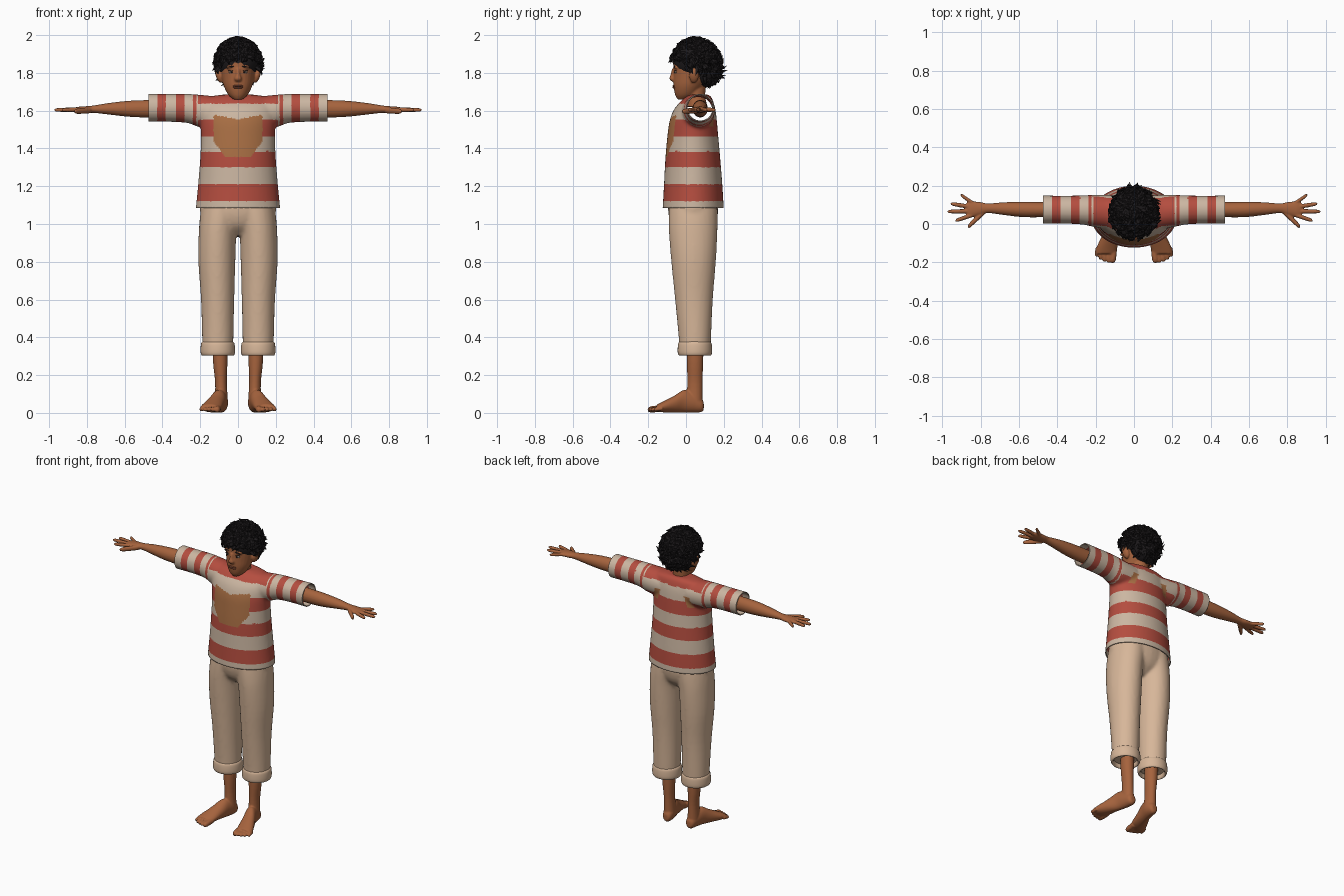
import bpy
import bmesh
import math
import random
from mathutils import Vector, Matrix

default_cube = bpy.data.objects.get("Cube")
if default_cube:
    bpy.data.objects.remove(default_cube, do_unlink=True)


def material(name, red, green, blue):
    mat = bpy.data.materials.new(name)
    mat.use_nodes = True
    mat.diffuse_color = (red, green, blue, 1)
    shader = mat.node_tree.nodes["Principled BSDF"]
    shader.inputs["Base Color"].default_value = (red, green, blue, 1)
    shader.inputs["Roughness"].default_value = 0.8
    return mat


SKIN = material("brown skin", 0.38, 0.125, 0.047)
CHEST = material("light brown skin", 0.40, 0.16, 0.058)
LIPS = material("dark brown lips", 0.25, 0.075, 0.04)
RED = material("faded red cloth", 0.46, 0.075, 0.05)
CREAM = material("cream cloth", 0.6, 0.47, 0.36)
TAN = material("tan cloth", 0.68, 0.47, 0.32)
HAIR = material("black hair", 0.012, 0.01, 0.011)
EYE_WHITE = material("eye white", 0.45, 0.36, 0.3)


def finish(name, bm, *mats, smooth=True):
    """Turn a bmesh into a linked object."""
    bmesh.ops.recalc_face_normals(bm, faces=bm.faces)
    mesh = bpy.data.meshes.new(name)
    bm.to_mesh(mesh)
    bm.free()
    for mat in mats:
        mesh.materials.append(mat)
    for poly in mesh.polygons:
        poly.use_smooth = smooth
    obj = bpy.data.objects.new(name, mesh)
    bpy.context.collection.objects.link(obj)
    return obj


def fuse(name, bm, voxel, *mats, relax=3):
    """Merge overlapping volumes into one smooth skin."""
    obj = finish(name, bm, *mats)
    remesh = obj.modifiers.new("fuse", "REMESH")
    remesh.mode = "VOXEL"
    remesh.voxel_size = voxel
    soften = obj.modifiers.new("soften", "SMOOTH")
    soften.factor = 0.5
    soften.iterations = relax
    bpy.context.view_layer.update()
    graph = bpy.context.evaluated_depsgraph_get()
    mesh = bpy.data.meshes.new_from_object(obj.evaluated_get(graph))
    obj.modifiers.clear()
    obj.data = mesh
    mesh.materials.clear()
    for mat in mats:
        mesh.materials.append(mat)
    for poly in mesh.polygons:
        poly.use_smooth = True
        poly.material_index = 0
    return obj


def interpolate(rows, steps):
    """Catmull-Rom curve through section rows."""
    rows = [Vector(row) for row in rows]
    result = []
    for i in range(len(rows) - 1):
        a, b, c = rows[max(i - 1, 0)], rows[i], rows[i + 1]
        d = rows[min(i + 2, len(rows) - 1)]
        for step in range(steps):
            t = step / steps
            result.append(b + (c - a) * (t / 2) + (a * 2 - b * 5 + c * 4 - d) * (t * t / 2)
                          + (b * 3 - a - c * 3 + d) * (t ** 3 / 2))
    return result + [rows[-1]]


def loft(bm, rows, axis="z", side=1, sides=28, steps=4, caps=True):
    """Skin elliptical sections (x, y, z, radius, radius) along an axis."""
    rings = []
    for x, y, z, ra, rb in interpolate(rows, steps):
        ring = []
        for k in range(sides):
            u = ra * math.cos(math.tau * k / sides)
            v = rb * math.sin(math.tau * k / sides)
            offset = {"x": (0, u, v), "y": (u, 0, v), "z": (u, v, 0)}[axis]
            p = Vector((x, y, z)) + Vector(offset)
            ring.append(bm.verts.new((p.x * side, p.y, p.z)))
        rings.append(ring)
    for low, high in zip(rings, rings[1:]):
        for k in range(sides):
            n = (k + 1) % sides
            bm.faces.new((low[k], low[n], high[n], high[k]))
    if caps:
        bm.faces.new(rings[0])
        bm.faces.new(rings[-1])


def ball(bm, centre, radii, tilt=0):
    matrix = (Matrix.Translation(centre) @ Matrix.Rotation(tilt, 4, "Y")
              @ Matrix.Diagonal((*radii, 1)))
    bmesh.ops.create_uvsphere(bm, u_segments=20, v_segments=12, radius=1, matrix=matrix)


def digit(bm, base, tip, r, axis, side):
    """A finger or toe with a rounded tip."""
    base, tip = Vector(base), Vector(tip)
    rows = [(*base.lerp(tip, t), r * k, r * k)
            for t, k in ((0, 1), (0.5, 1), (0.88, 0.85), (1, 0.35))]
    loft(bm, rows, axis, side, sides=12, steps=3)


# Striped shirt: torso and sleeves fused, then cut open at hem and cuffs
HEM, CUFF = 1.085, 0.475
bm = bmesh.new()
loft(bm, [(0, 0.038, 1.06, 0.226, 0.163), (0, 0.038, 1.2, 0.212, 0.155),
          (0, 0.036, 1.35, 0.2, 0.145), (0, 0.036, 1.46, 0.196, 0.135),
          (0, 0.038, 1.54, 0.2, 0.126), (0, 0.045, 1.6, 0.205, 0.112),
          (0, 0.055, 1.64, 0.2, 0.092), (0, 0.065, 1.67, 0.17, 0.07),
          (0, 0.07, 1.685, 0.08, 0.05)], sides=48)
for side in (1, -1):
    loft(bm, [(0.1, 0.06, 1.59, 0.09, 0.085), (0.2, 0.068, 1.598, 0.085, 0.086),
              (0.27, 0.073, 1.612, 0.076, 0.077), (0.38, 0.075, 1.615, 0.073, 0.074),
              (0.5, 0.075, 1.615, 0.074, 0.075)], "x", side)
shirt = fuse("striped_shirt", bm, 0.009, CREAM, RED, CHEST, relax=6)


def shirt_colour(c, n):
    x, z = abs(c.x), c.z
    # torn chest opening and two small tears behind
    if n.y < -0.3 and 1.355 < z < 1.553 + 0.22 * min(x, 0.1):
        if x < min(0.13, 0.07 + (z - 1.355) * 0.7):
            return 2
    if n.y > 0.3 and abs(x - 0.12 + (z - 1.55) * 0.3) < 0.02 and abs(z - 1.55) < 0.035:
        return 2
    if z > 1.5 and x > 0.215:
        bands = ((0.385, 0.43), (0.28, 0.33), (0.222, 0.24))
        return int(any(a < x < b for a, b in bands))
    bands = ((1.12, 1.21), (1.3, 1.385), (1.46, 1.55), (1.637, 2))
    return int(any(a < z < b for a, b in bands))


bm = bmesh.new()
bm.from_mesh(shirt.data)
for point, normal in (((0, 0, HEM), (0, 0, -1)), ((CUFF, 0, 0), (1, 0, 0)),
                      ((-CUFF, 0, 0), (-1, 0, 0))):
    bmesh.ops.bisect_plane(bm, geom=bm.verts[:] + bm.edges[:] + bm.faces[:],
                           plane_co=point, plane_no=normal, clear_outer=True)
bm.normal_update()
for face in bm.faces:
    face.material_index = shirt_colour(face.calc_center_median(), face.normal)
bm.to_mesh(shirt.data)
bm.free()
cloth = shirt.modifiers.new("cloth thickness", "SOLIDIFY")
cloth.thickness = 0.006

# Trousers: hips and two legs fused
bm = bmesh.new()
loft(bm, [(0, 0.038, 0.94, 0.05, 0.06), (0, 0.038, 0.99, 0.15, 0.11),
          (0, 0.038, 1.06, 0.2, 0.132), (0, 0.038, 1.15, 0.198, 0.132)])
for side in (1, -1):
    loft(bm, [(0.107, 0.047, 0.33, 0.08, 0.083), (0.107, 0.047, 0.4, 0.083, 0.086),
              (0.108, 0.042, 0.6, 0.088, 0.1), (0.112, 0.04, 0.8, 0.098, 0.118),
              (0.108, 0.038, 0.95, 0.1, 0.128), (0.095, 0.038, 1.05, 0.105, 0.13),
              (0.085, 0.038, 1.14, 0.1, 0.125)], "z", side)
fuse("trousers", bm, 0.01, TAN, relax=6)

for side, label in ((1, "left"), (-1, "right")):
    # Rolled trouser cuff
    bm = bmesh.new()
    loft(bm, [(0.107, 0.047, z, r, r) for z, r in
              ((0.378, 0.08), (0.368, 0.088), (0.34, 0.091), (0.315, 0.09),
               (0.304, 0.083), (0.314, 0.073), (0.36, 0.07))],
         "z", side, sides=36, caps=False)
    finish(label + "_trouser_cuff", bm, TAN)

    # Lower leg, foot and toes
    bm = bmesh.new()
    loft(bm, [(0.097, 0.05, 0.45, 0.042, 0.045), (0.094, 0.048, 0.27, 0.038, 0.043),
              (0.09, 0.047, 0.16, 0.031, 0.04), (0.088, 0.045, 0.06, 0.035, 0.043)],
         "z", side)
    loft(bm, [(0.086, 0.094, 0.036, 0.016, 0.02), (0.086, 0.08, 0.042, 0.029, 0.038),
              (0.09, 0.04, 0.056, 0.037, 0.054), (0.102, -0.01, 0.062, 0.039, 0.06),
              (0.12, -0.06, 0.047, 0.046, 0.045), (0.14, -0.12, 0.032, 0.054, 0.029),
              (0.15, -0.155, 0.026, 0.05, 0.018)], "y", side)
    for i in range(5):
        reach = (0.203, 0.203, 0.197, 0.186, 0.17)[i]
        r = 0.018 if i == 0 else 0.0135 - i * 0.0006
        x = 0.112 + 0.021 * i
        digit(bm, (x - 0.006, -0.125, 0.024), (x, -reach, 0.017), r, "y", side)
    fuse(label + "_leg_and_foot", bm, 0.005, SKIN, relax=2)

    # Arm, palm and fingers
    bm = bmesh.new()
    loft(bm, [(0.36, 0.075, 1.612, 0.04, 0.045), (0.48, 0.075, 1.61, 0.04, 0.046),
              (0.58, 0.076, 1.61, 0.04, 0.042), (0.68, 0.08, 1.61, 0.033, 0.031),
              (0.76, 0.082, 1.608, 0.025, 0.02), (0.8, 0.08, 1.606, 0.034, 0.018),
              (0.85, 0.077, 1.605, 0.042, 0.015), (0.872, 0.077, 1.604, 0.036, 0.01)],
         "x", side)
    for base, tip in (((0.845, 0.046), (0.932, 0.017)), ((0.85, 0.067), (0.973, 0.065)),
                      ((0.85, 0.089), (0.957, 0.106)), ((0.835, 0.105), (0.905, 0.153))):
        digit(bm, (*base, 1.605), (*tip, 1.604), 0.0115, "x", side)
    digit(bm, (0.78, 0.065, 1.602), (0.867, -0.016, 1.596), 0.016, "x", side)
    fuse(label + "_arm_and_hand", bm, 0.0045, SKIN, relax=2)

# Head with neck, nose, brow and ears
bm = bmesh.new()
loft(bm, [(0, -0.015, 1.66, 0.025, 0.03), (0, 0, 1.685, 0.052, 0.058),
          (0, 0.015, 1.73, 0.075, 0.081), (0, 0.035, 1.78, 0.087, 0.102),
          (0, 0.045, 1.83, 0.093, 0.112), (0, 0.05, 1.88, 0.092, 0.115),
          (0, 0.05, 1.93, 0.07, 0.09), (0, 0.05, 1.96, 0.02, 0.03)])
loft(bm, [(0, 0.06, 1.62, 0.064, 0.055), (0, 0.052, 1.67, 0.051, 0.05),
          (0, 0.048, 1.72, 0.052, 0.055), (0, 0.045, 1.77, 0.05, 0.05)])
loft(bm, [(0, -0.064, 1.822, 0.01, 0.01), (0, -0.069, 1.79, 0.012, 0.013),
          (0, -0.073, 1.769, 0.019, 0.015), (0, -0.066, 1.754, 0.013, 0.009)])
for side in (1, -1):
    ball(bm, (side * 0.1, 0.042, 1.787), (0.018, 0.026, 0.042), side * 0.3)
    ball(bm, (side * 0.036, -0.052, 1.829), (0.03, 0.013, 0.008))
fuse("head", bm, 0.0055, SKIN, relax=2)

# Face details
bm = bmesh.new()
for height in (1.731, 1.722):
    ball(bm, (0, -0.06, height), (0.027, 0.012, 0.006))
finish("lips", bm, LIPS)
whites, darks = bmesh.new(), bmesh.new()
for side in (1, -1):
    ball(whites, (side * 0.036, -0.055, 1.804), (0.015, 0.0075, 0.006))
    ball(darks, (side * 0.035, -0.0585, 1.804), (0.0065, 0.006, 0.006))
    ball(darks, (side * 0.036, -0.056, 1.811), (0.018, 0.0075, 0.0025))
    ball(darks, (side * 0.039, -0.06, 1.832), (0.022, 0.0065, 0.004), side * 0.12)
finish("eyes", whites, EYE_WHITE)
finish("irises_lashes_and_brows", darks, HAIR)

# Hair: solid cap below a layer of curved pointed locks
bm = bmesh.new()
CAP, CAP_SIZE = Vector((0, 0.053, 1.863)), Vector((0.113, 0.122, 0.113))
ball(bm, CAP, CAP_SIZE)
ball(bm, (0, 0.095, 1.815), (0.093, 0.083, 0.09))
finish("hair_cap", bm, HAIR)

random.seed(7)
bm = bmesh.new()
LOCKS = 560
for i in range(LOCKS):
    # even spiral over the scalp, leaving the face and ears free
    up = 1 - 2 * (i + 0.5) / LOCKS
    turn = i * math.pi * (3 - math.sqrt(5))
    flat = math.sqrt(1 - up * up)
    out = Vector((flat * math.cos(turn), flat * math.sin(turn), up))
    lowest = 0.08 if out.y < -0.45 else (-0.35 if out.y < 0.25 else -0.92)
    if up < lowest:
        continue
    shift = Vector((0, 0.03, -0.02)) * max(0, -up) * max(0, out.y)
    root = CAP + shift + Vector(a * b for a, b in zip(out, CAP_SIZE)) * 0.93
    swirl = Vector([random.uniform(-1, 1) for _ in range(3)])
    swirl = (swirl - out * swirl.dot(out)).normalized()
    lean = (swirl + Vector((0, 0, -0.5 * flat))).normalized()
    length = random.uniform(0.035, 0.055)
    middle = root + out * 0.02 + lean * length * 0.4
    tip = root + out * random.uniform(0.012, 0.034) + lean * length
    tip.z = min(tip.z, 2.0)
    across = out.cross(lean).normalized()
    rings = []
    for centre, r in ((root, 0.015), (middle, 0.012)):
        rings.append([bm.verts.new(centre + across * r * math.cos(math.tau * k / 5)
                                   + out * r * 0.7 * math.sin(math.tau * k / 5))
                      for k in range(5)])
    point = bm.verts.new(tip)
    for k in range(5):
        n = (k + 1) % 5
        bm.faces.new((rings[0][k], rings[0][n], rings[1][n], rings[1][k]))
        bm.faces.new((rings[1][k], rings[1][n], point))
finish("hair_locks", bm, HAIR, smooth=False)
